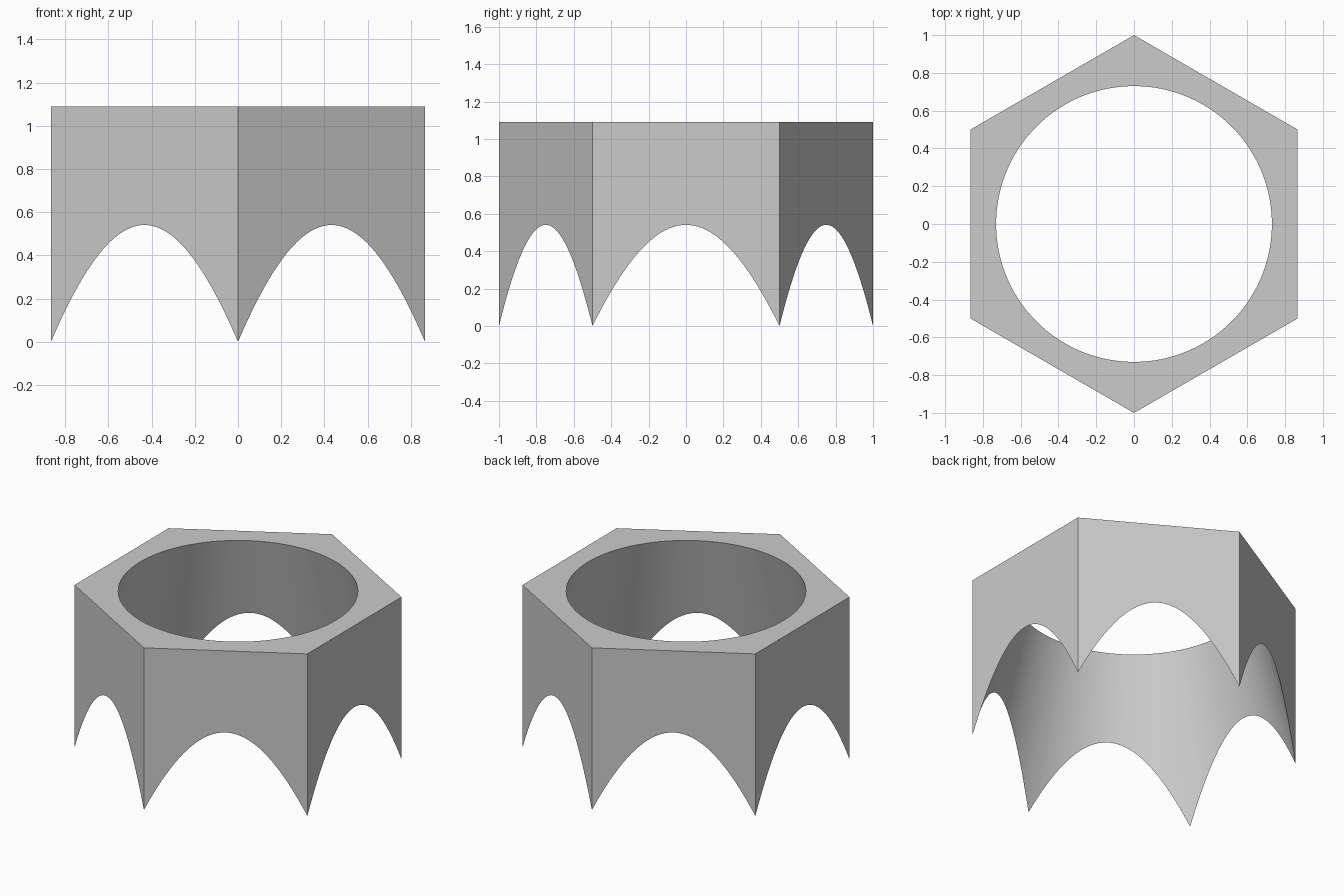
import bpy, bmesh, math

cube = bpy.data.objects.get("Cube")
if cube:
    bpy.data.objects.remove(cube, do_unlink=True)

SEGMENTS = 240          # multiple of six, so every corner gets a column
HEIGHT = 1.09
TOP_RADIUS = 0.73       # bore radius at the top; it flares to 1 at the feet
APOTHEM = math.cos(math.pi / 6)

# Plain grey material
grey = bpy.data.materials.new("plain grey")
grey.use_nodes = True
colour = (0.6, 0.6, 0.6, 1)
grey.diffuse_color = colour
grey.node_tree.nodes["Principled BSDF"].inputs["Base Color"].default_value = colour


def hexagon_radius(a):
    """Distance from the axis to the hexagon side at angle a."""
    return APOTHEM / math.cos((a + math.pi / 6) % (math.pi / 3) - math.pi / 6)


# Hexagonal ring: flat sides cut below by a conical bore, which makes the arches
bm = bmesh.new()
columns = []
for i in range(SEGMENTS):
    a = math.tau * i / SEGMENTS
    r = hexagon_radius(a)
    arch = HEIGHT * (1 - r) / (1 - TOP_RADIUS)
    c, s = math.cos(a), math.sin(a)
    profile = [(r, arch), (r, HEIGHT), (TOP_RADIUS, HEIGHT)]
    columns.append([bm.verts.new((d * c, d * s, z)) for d, z in profile])

# Outer sides, top face and inner cone
for i, col in enumerate(columns):
    nxt = columns[(i + 1) % SEGMENTS]
    for j in range(3):
        k = (j + 1) % 3
        bm.faces.new((col[j], nxt[j], nxt[k], col[k]))
bmesh.ops.recalc_face_normals(bm, faces=bm.faces)

mesh = bpy.data.meshes.new("arched_hexagon_ring")
bm.to_mesh(mesh)
bm.free()
mesh.materials.append(grey)
ring = bpy.data.objects.new("arched_hexagon_ring", mesh)
bpy.context.collection.objects.link(ring)

# Smooth bore with crisp edges
bpy.ops.object.select_all(action='DESELECT')
ring.select_set(True)
bpy.context.view_layer.objects.active = ring
bpy.ops.object.shade_smooth_by_angle(angle=math.radians(30))
